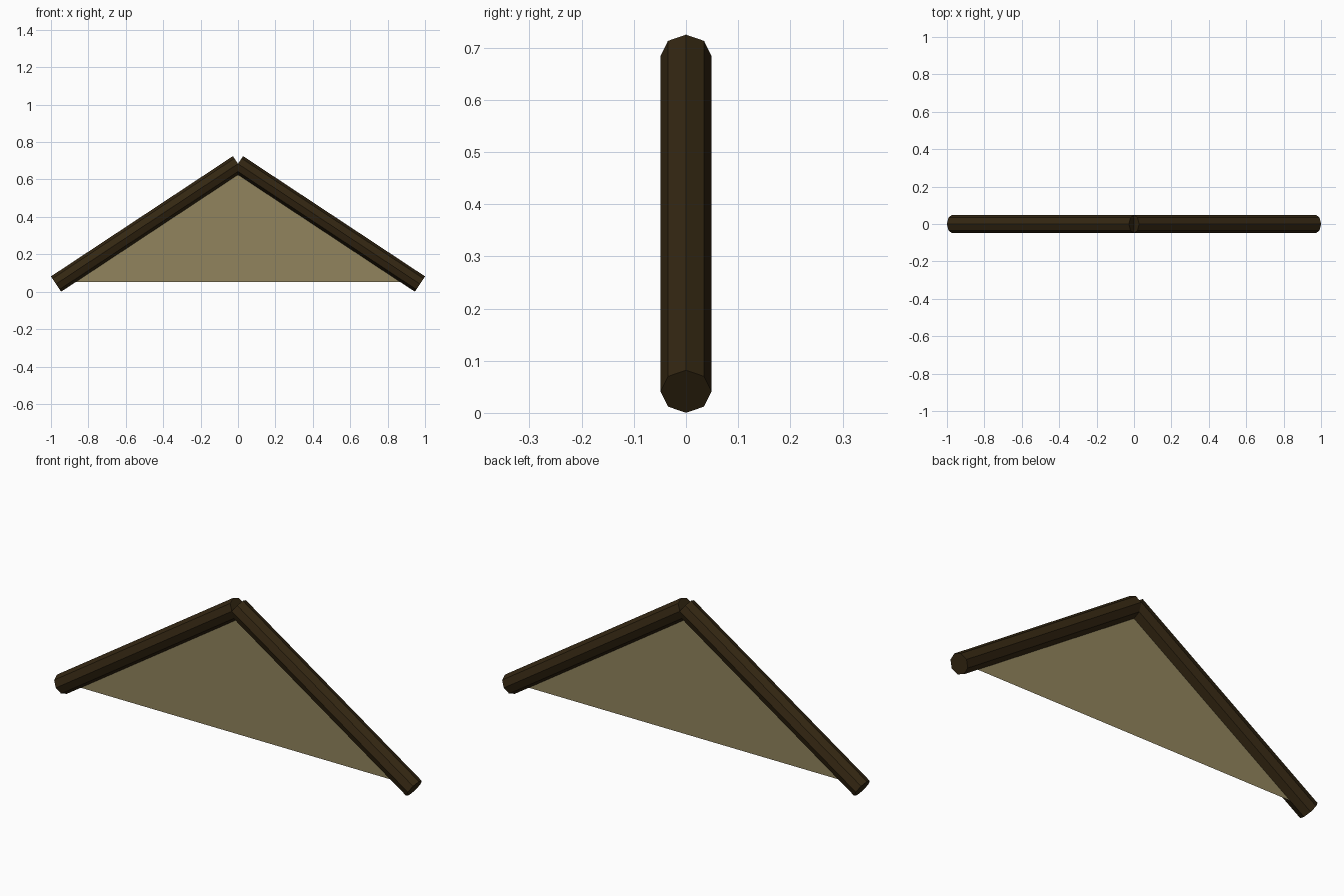
import bpy
from mathutils import Vector

if "Cube" in bpy.data.objects:
    bpy.data.objects.remove(bpy.data.objects["Cube"])

LOW = Vector((0.973, 0, 0.041))    # centre of a log's lower end
PEAK = Vector((0, 0, 0.684))       # where both log axes meet
RADIUS = 0.049


def material(name, rgb):
    m = bpy.data.materials.new(name)
    m.diffuse_color = (*rgb, 1)
    m.use_nodes = True
    m.node_tree.nodes["Principled BSDF"].inputs["Base Color"].default_value = m.diffuse_color
    return m


dark_wood = material("dark_wood", (0.034, 0.020, 0.006))
tan_board = material("tan_board", (0.283, 0.231, 0.109))

# Two eight-sided rafter logs meeting at the peak
for name, side in (("left_log", -1), ("right_log", 1)):
    low = Vector((LOW.x * side, 0, LOW.z))
    axis = PEAK - low
    bpy.ops.mesh.primitive_cylinder_add(vertices=8, radius=RADIUS, depth=axis.length,
                                        location=(low + PEAK) / 2)
    log = bpy.context.object
    log.name = name
    log.rotation_euler = (0, side * -Vector((0, 0, 1)).angle(axis), 0)
    log.data.materials.append(dark_wood)

# Thin triangular gable panel, its slopes buried in the logs
base_z = 0.051
base_x = LOW.x * (PEAK.z - base_z) / (PEAK.z - LOW.z)
mesh = bpy.data.meshes.new("gable_panel")
mesh.from_pydata([(-base_x, 0, base_z), (base_x, 0, base_z), PEAK], [], [(0, 1, 2)])
mesh.materials.append(tan_board)
panel = bpy.data.objects.new("gable_panel", mesh)
bpy.context.collection.objects.link(panel)
